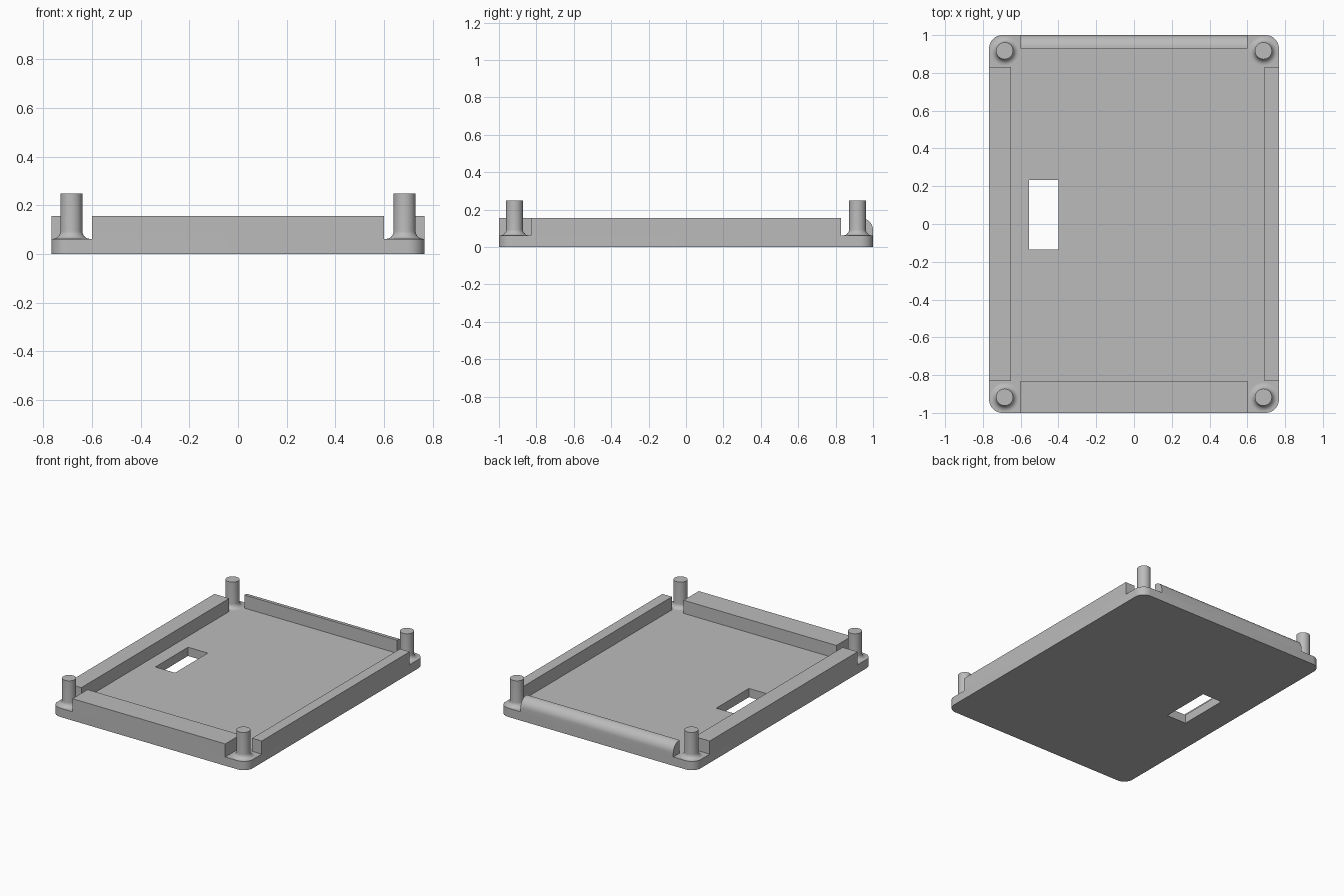
import bpy, bmesh
from math import sin, cos, pi, radians

if "Cube" in bpy.data.objects:
    bpy.data.objects.remove(bpy.data.objects["Cube"])

W, L = 0.767, 1.0            # half width and half length
BASE, WALL, POST = 0.062, 0.155, 0.248   # heights

grey = bpy.data.materials.new("plain_grey")
grey.use_nodes = True
colour = (0.5, 0.5, 0.5, 1)
grey.diffuse_color = colour
grey.node_tree.nodes["Principled BSDF"].inputs["Base Color"].default_value = colour


def finish(name, bm):
    bmesh.ops.recalc_face_normals(bm, faces=bm.faces)
    mesh = bpy.data.meshes.new(name)
    bm.to_mesh(mesh)
    bm.free()
    mesh.materials.append(grey)
    ob = bpy.data.objects.new(name, mesh)
    bpy.context.collection.objects.link(ob)
    bpy.ops.object.select_all(action='DESELECT')
    ob.select_set(True)
    bpy.context.view_layer.objects.active = ob
    bpy.ops.object.shade_smooth_by_angle(angle=radians(35))
    return ob


def arc(cx, cy, r, start, end, steps=10):
    angles = [radians(start + (end - start) * i / steps) for i in range(steps + 1)]
    return [(cx + r * cos(a), cy + r * sin(a)) for a in angles]


def prism(name, loops, to_3d, depth):
    """Fill flat loops (outline, then holes) and extrude them along depth."""
    bm = bmesh.new()
    edges = []
    for loop in loops:
        vs = [bm.verts.new(to_3d(p)) for p in loop]
        edges += [bm.edges.new((vs[i - 1], vs[i])) for i in range(len(vs))]
    bmesh.ops.triangle_fill(bm, edges=edges, use_beauty=True)
    out = bmesh.ops.extrude_face_region(bm, geom=bm.faces[:], use_keep_orig=True)
    top = [v for v in out["geom"] if isinstance(v, bmesh.types.BMVert)]
    bmesh.ops.translate(bm, verts=top, vec=depth)
    bmesh.ops.dissolve_limit(bm, angle_limit=0.001, verts=bm.verts, edges=bm.edges)
    return finish(name, bm)


def rect(x0, x1, y0, y1):
    return [(x0, y0), (x1, y0), (x1, y1), (x0, y1)]


def flat(z):
    return lambda p: (p[0], p[1], z)


# Base plate with rounded corners and a rectangular opening
r = 0.07
outline = (arc(W - r, L - r, r, 0, 90) + arc(r - W, L - r, r, 90, 180)
           + arc(r - W, r - L, r, 180, 270) + arc(W - r, r - L, r, 270, 360))
prism("base_plate", [outline, rect(-0.555, -0.4, -0.135, 0.232)], flat(0), (0, 0, BASE))

# Square-edged walls
for name, box in {"front_wall": (-0.6, 0.6, -L, -0.83),
                  "left_wall": (0.692, W, -0.83, 0.83),
                  "right_wall": (-W, -0.65, -0.83, 0.83)}.items():
    prism(name, [rect(*box)], flat(BASE), (0, 0, WALL - BASE))

# Back wall, rounded along its outer top edge
r = 0.065
profile = [(0.928, BASE), (L, BASE)] + arc(L - r, WALL - r, r, 0, 90) + [(0.928, WALL)]
prism("back_wall", [profile], lambda p: (-0.6, p[0], p[1]), (1.2, 0, 0))


# Corner posts, turned from a profile with a flared foot
def post(name, x, y, radius=0.045, flare=0.032, sides=40):
    foot = arc(radius + flare, BASE + flare, flare, 270, 180, 8)
    points = [(0, BASE)] + foot + [(radius, POST), (0, POST)]
    bm = bmesh.new()
    vs = [bm.verts.new((x + px, y, pz)) for px, pz in points]
    es = [bm.edges.new(pair) for pair in zip(vs, vs[1:])]
    bmesh.ops.spin(bm, geom=vs + es, cent=(x, y, 0), axis=(0, 0, 1),
                   angle=2 * pi, steps=sides, use_merge=True)
    bmesh.ops.remove_doubles(bm, verts=bm.verts, dist=0.0001)
    finish(name, bm)


for end, sy in (("front", -1), ("back", 1)):
    for side, sx in (("right", -1), ("left", 1)):
        post(f"{end}_{side}_post", sx * 0.685, sy * 0.917)
